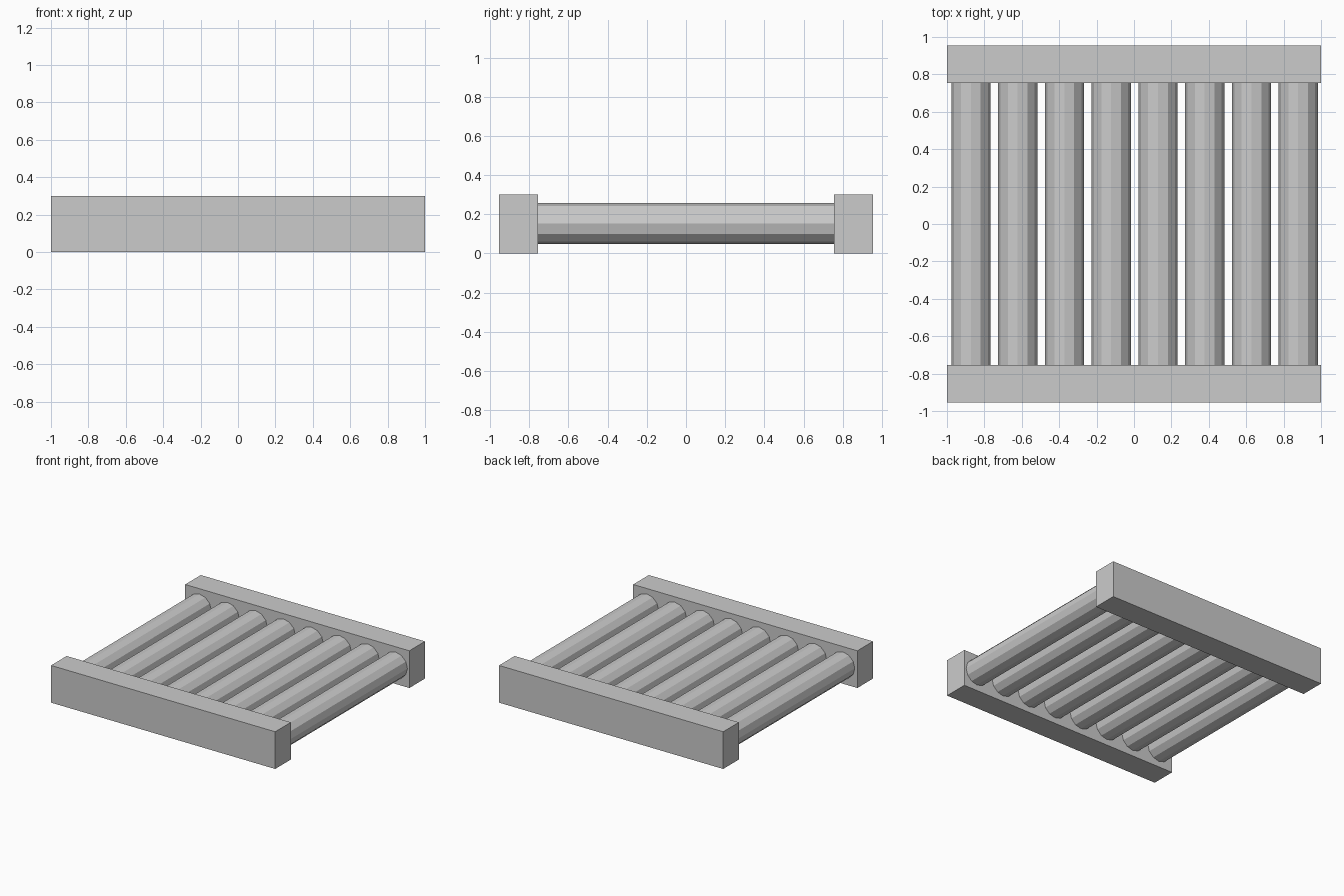
import bpy, math

if "Cube" in bpy.data.objects:
    bpy.data.objects.remove(bpy.data.objects["Cube"])

RAIL_IN, RAIL_OUT, RAIL_H = 0.755, 0.954, 0.30
ROLLER_R, ROLLER_Z = 0.105, 0.152
FIRST_X, PITCH, COUNT = -0.872, 0.25, 8


def add_rail(name, side):
    bpy.ops.mesh.primitive_cube_add(
        size=1, location=(0, side * (RAIL_IN + RAIL_OUT) / 2, RAIL_H / 2))
    rail = bpy.context.object
    rail.name = name
    rail.scale = (2.0, RAIL_OUT - RAIL_IN, RAIL_H)
    bpy.ops.object.transform_apply(location=False, rotation=False, scale=True)


def add_roller(index):
    bpy.ops.mesh.primitive_cylinder_add(
        vertices=12, radius=ROLLER_R, depth=2 * RAIL_IN + 0.02,
        location=(FIRST_X + index * PITCH, 0, ROLLER_Z),
        rotation=(math.pi / 2, 0, 0))
    bpy.context.object.name = f"roller_{index + 1}"


# Side rails
add_rail("front_rail", -1)
add_rail("back_rail", 1)

# Row of twelve-sided rollers, ends seated in the rails
for i in range(COUNT):
    add_roller(i)
